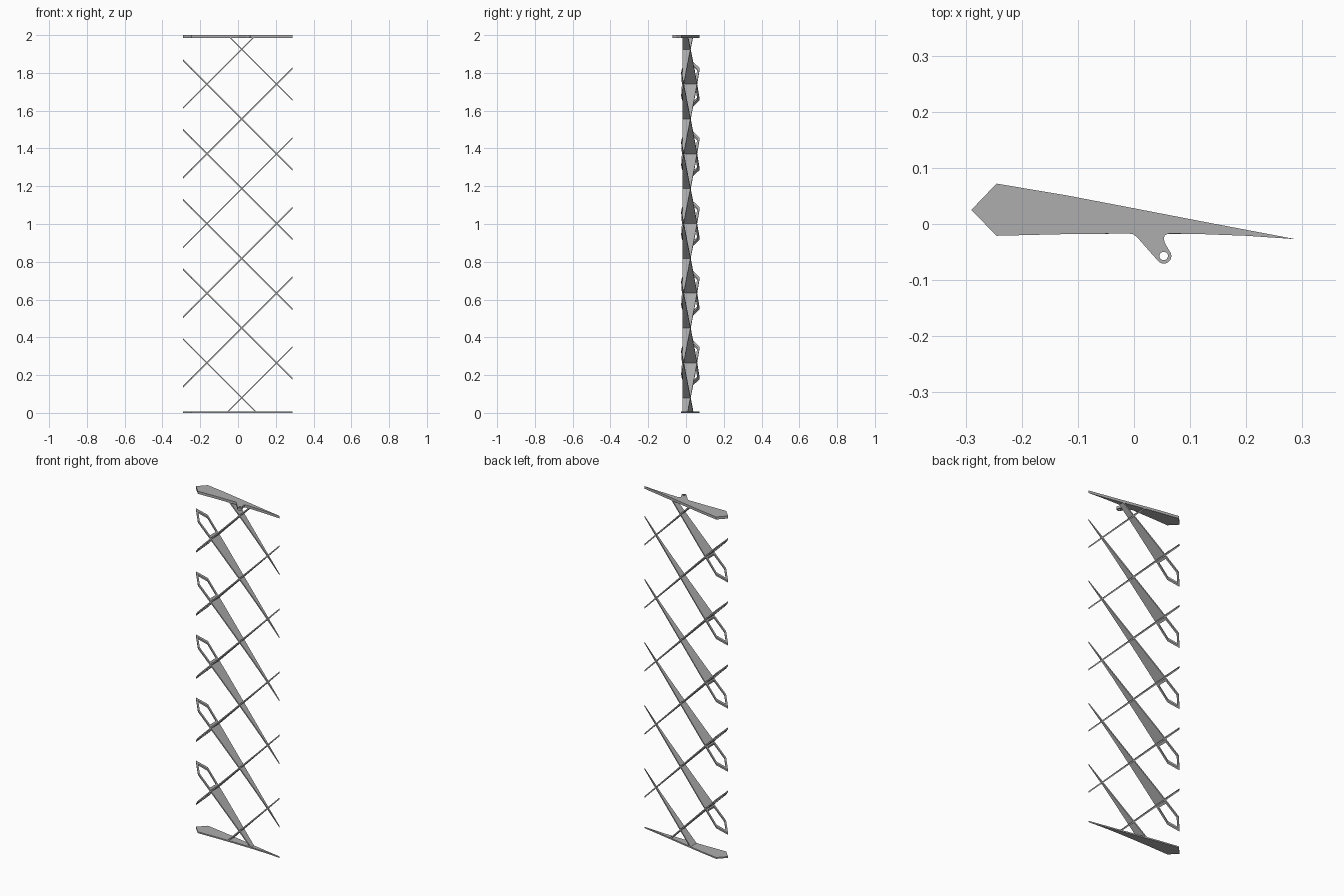
import bpy
import bmesh
from math import radians, cos, sin, sqrt
from mathutils import Vector

cube = bpy.data.objects.get("Cube")
if cube:
    bpy.data.objects.remove(cube, do_unlink=True)

grey = bpy.data.materials.new("plain_grey")
grey.use_nodes = True
grey.diffuse_color = (0.42, 0.42, 0.42, 1)
grey.node_tree.nodes["Principled BSDF"].inputs["Base Color"].default_value = grey.diffuse_color


def arc(cx, cy, r, a0, a1, n):
    """Points along an arc, angles in degrees."""
    angles = [radians(a0 + (a1 - a0) * i / n) for i in range(n + 1)]
    return [(cx + r * cos(a), cy + r * sin(a)) for a in angles]


# Aerofoil outline: upper side runs back to the nose, lower side to the tail
TAIL = (0.288, -0.027)
UPPER = [TAIL, (0.14, 0.001), (0, 0.028), (-0.12, 0.051), (-0.245, 0.072), (-0.29, 0.025), (-0.245, -0.021)]
LOWER_FRONT = [(-0.12, -0.018)]
LOWER_BACK = [(0.12, -0.018), (0.2, -0.021)]
SECTION = UPPER + LOWER_FRONT + [(0, -0.017)] + LOWER_BACK

# Lug on the underside of the top rib, with a pin hole
LUG = ([(-0.01, -0.017), (-0.002, -0.018), (0.005, -0.023)]
       + arc(0.053, -0.057, 0.0135, 222, 390, 14)
       + [(0.055, -0.034), (0.053, -0.026), (0.055, -0.02), (0.062, -0.017)])
LUG_SECTION = UPPER + LOWER_FRONT + LUG + LOWER_BACK
PIN_HOLE = arc(0.053, -0.057, 0.0075, 0, 342, 19)

# Lightening window behind the nose
WINDOW = [(-0.175, 0.049), (-0.24, 0.060), (-0.275, 0.025), (-0.24, -0.010), (-0.175, -0.008)]


def plate(name, loops, base, thickness, slope=0):
    """Fill the loops, extrude up and shear along x by the slope."""
    bm = bmesh.new()
    edges = []
    for loop in loops:
        verts = [bm.verts.new((x, y, 0)) for x, y in loop]
        edges += [bm.edges.new((v, verts[i - 1])) for i, v in enumerate(verts)]
    bmesh.ops.triangle_fill(bm, edges=edges, use_beauty=True, normal=(0, 0, 1))
    top = bmesh.ops.extrude_face_region(bm, geom=bm.faces[:], use_keep_orig=True)
    moved = [g for g in top["geom"] if isinstance(g, bmesh.types.BMVert)]
    bmesh.ops.translate(bm, verts=moved, vec=(0, 0, thickness))
    for v in bm.verts:
        v.co.z += base + slope * v.co.x
    # Trim sloping plates where they meet the end ribs
    if slope:
        for z, out in ((0.004, -1), (1.99, 1)):
            bmesh.ops.bisect_plane(bm, geom=bm.verts[:] + bm.edges[:] + bm.faces[:],
                                   plane_co=Vector((0, 0, z)), plane_no=Vector((0, 0, out)),
                                   clear_outer=True)
    bmesh.ops.recalc_face_normals(bm, faces=bm.faces[:])
    mesh = bpy.data.meshes.new(name)
    bm.to_mesh(mesh)
    bm.free()
    mesh.materials.append(grey)
    obj = bpy.data.objects.new(name, mesh)
    bpy.context.collection.objects.link(obj)
    return obj


# End ribs
plate("bottom_rib", [SECTION], 0, 0.008)
plate("top_rib", [LUG_SECTION, PIN_HOLE], 1.985, 0.015)

# Crossing diagonal ribs at 45 degrees
PITCH = 0.369
THICK = 0.007 * sqrt(2)
for k in range(6):
    plate(f"rising_rib_{k}", [SECTION, WINDOW], 0.06 + PITCH * k - THICK / 2, THICK, 1)
    plate(f"falling_rib_{k}", [SECTION, WINDOW], 0.10 + PITCH * k - THICK / 2, THICK, -1)
